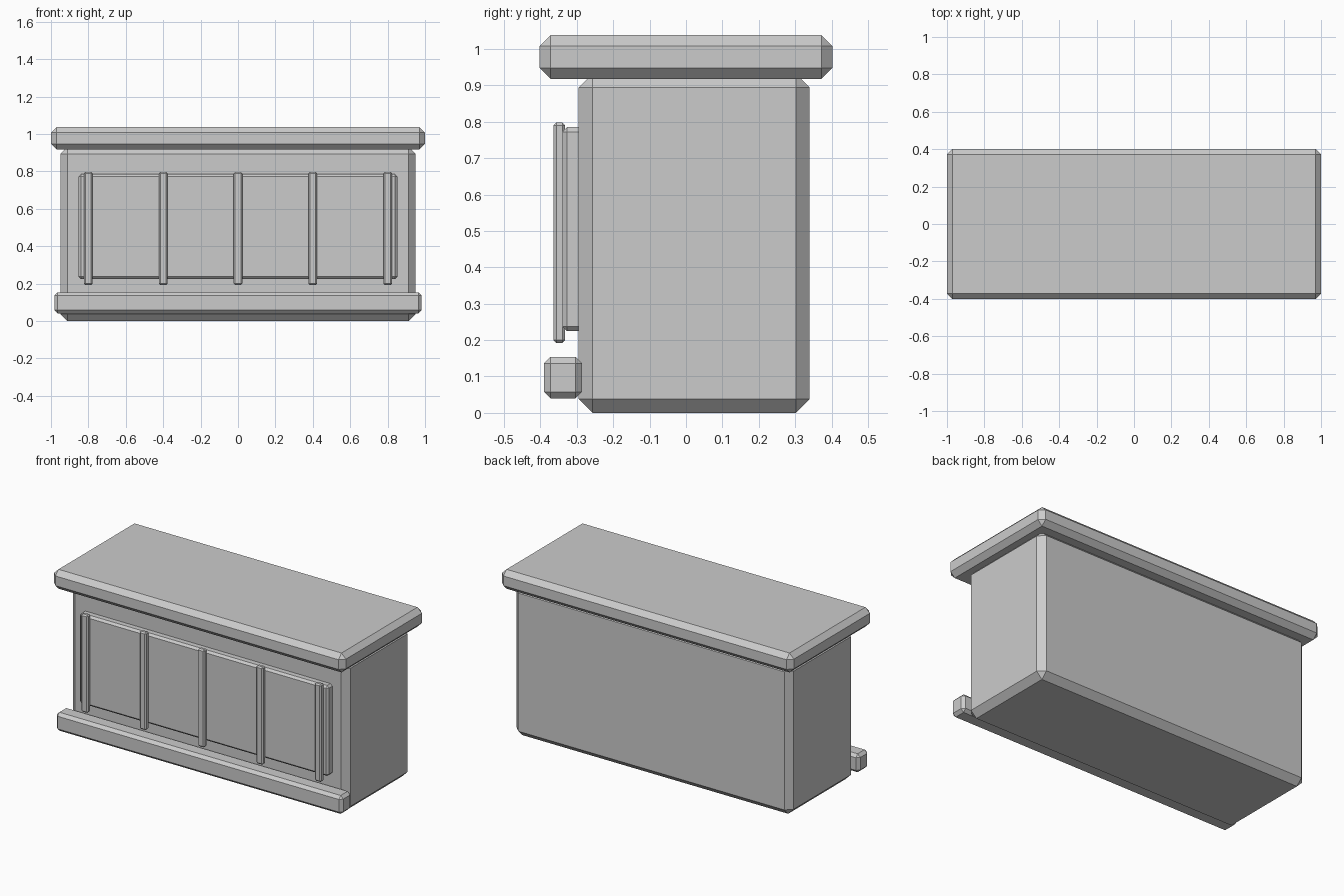
import bpy
import bmesh

if "Cube" in bpy.data.objects:
    bpy.data.objects.remove(bpy.data.objects["Cube"], do_unlink=True)

grey = bpy.data.materials.new("plain_grey")
grey.use_nodes = True
colour = (0.6, 0.6, 0.6, 1)
grey.diffuse_color = colour
grey.node_tree.nodes["Principled BSDF"].inputs["Base Color"].default_value = colour


def chamfered_box(name, x, y, z, chamfer):
    """Box spanning the (low, high) ranges, with every edge chamfered."""
    spans = (x, y, z)
    mesh = bpy.data.meshes.new(name)
    bm = bmesh.new()
    bmesh.ops.create_cube(bm, size=1)
    for v in bm.verts:
        v.co = [lo + (c + 0.5) * (hi - lo) for c, (lo, hi) in zip(v.co, spans)]
    bmesh.ops.bevel(bm, geom=bm.edges[:], offset=chamfer, offset_type='OFFSET',
                    segments=1, profile=0.5, affect='EDGES')
    bm.to_mesh(mesh)
    bm.free()
    mesh.materials.append(grey)
    obj = bpy.data.objects.new(name, mesh)
    bpy.context.collection.objects.link(obj)
    return obj


# Main cabinet and overhanging top
chamfered_box("counter_body", (-0.95, 0.95), (-0.295, 0.34), (0, 0.932), 0.038)
chamfered_box("counter_top", (-1, 1), (-0.402, 0.402), (0.918, 1.038), 0.03)

# Foot rail along the front
chamfered_box("foot_rail", (-0.982, 0.982), (-0.39, -0.286), (0.04, 0.154), 0.018)

# Raised front panel with five upright slats
chamfered_box("front_panel", (-0.853, 0.853), (-0.34, -0.28), (0.225, 0.785), 0.013)
for i in range(5):
    cx = -0.8 + 0.4 * i
    chamfered_box(f"front_slat_{i + 1}", (cx - 0.023, cx + 0.023),
                  (-0.364, -0.332), (0.192, 0.798), 0.008)
